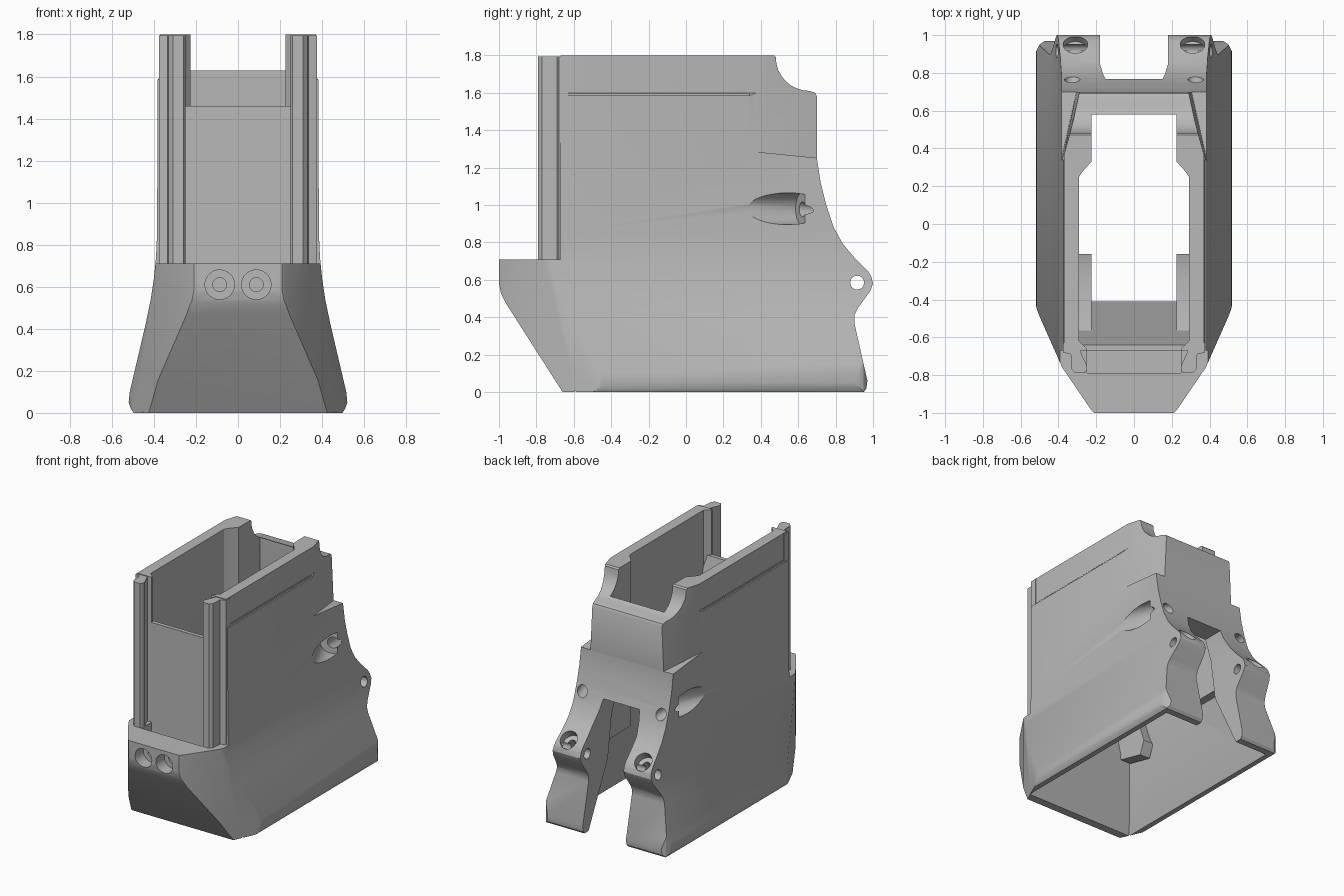
import bpy, bmesh, math
from mathutils import Vector

cube = bpy.data.objects.get("Cube")
if cube:
    bpy.data.objects.remove(cube)

grey = bpy.data.materials.new("matte_grey")
grey.use_nodes = True
grey.diffuse_color = (0.48, 0.48, 0.48, 1)
grey.node_tree.nodes["Principled BSDF"].inputs["Base Color"].default_value = (0.48, 0.48, 0.48, 1)


def finish(name, bm):
    bmesh.ops.recalc_face_normals(bm, faces=bm.faces)
    me = bpy.data.meshes.new(name)
    bm.to_mesh(me)
    bm.free()
    me.materials.append(grey)
    ob = bpy.data.objects.new(name, me)
    bpy.context.collection.objects.link(ob)
    return ob


def loft(name, low, high):
    """Closed solid between two matching 3D outlines."""
    bm = bmesh.new()
    a = [bm.verts.new(p) for p in low]
    b = [bm.verts.new(p) for p in high]
    bm.faces.new(a)
    bm.faces.new(b)
    for i in range(len(a)):
        j = (i + 1) % len(a)
        bm.faces.new((a[i], a[j], b[j], b[i]))
    return finish(name, bm)


def prism(name, pts, axis, lo, hi):
    """Extrude a 2D outline along x, y or z."""
    place = {"x": lambda p, t: (t, p[0], p[1]),
             "y": lambda p, t: (p[0], t, p[1]),
             "z": lambda p, t: (p[0], p[1], t)}[axis]
    return loft(name, [place(p, lo) for p in pts], [place(p, hi) for p in pts])


def box(name, x, y, z):
    return prism(name, [(x[0], y[0]), (x[1], y[0]), (x[1], y[1]), (x[0], y[1])], "z", *z)


def rod(name, start, end, r):
    start, end = Vector(start), Vector(end)
    q = (end - start).to_track_quat("Z", "Y")
    ring = [q @ Vector((r * math.cos(t), r * math.sin(t), 0))
            for t in (math.tau * i / 32 for i in range(32))]
    return loft(name, [start + v for v in ring], [end + v for v in ring])


def sym(pts):
    return pts + [(-x, y) for x, y in reversed(pts)]


def combine(target, tool, op):
    m = target.modifiers.new(op, "BOOLEAN")
    m.operation, m.object, m.solver = op, tool, "EXACT"
    bpy.context.view_layer.objects.active = target
    bpy.ops.object.modifier_apply(modifier=m.name)
    bpy.data.objects.remove(tool)


def cut(tool):
    combine(body, tool, "DIFFERENCE")


# Outer shell: side profile limited by the front and plan outlines
scoop = [(0.66 - 0.18 * math.cos(t), 1.79 - 0.18 * math.sin(t))
         for t in (math.pi / 2 * i / 8 for i in range(9))]
side = [(-0.66, 0), (-0.96, 0.47), (-0.99, 0.53), (-1, 0.58), (-1, 0.71), (-0.67, 0.71),
        (-0.67, 1.8), (0.47, 1.8)] + scoop + [
        (0.69, 1.6), (0.7, 1.58), (0.7, 1.25), (0.72, 1.12), (0.75, 1), (0.79, 0.88),
        (0.84, 0.79), (0.9, 0.72), (0.97, 0.65), (0.99, 0.62), (1, 0.58), (0.985, 0.54),
        (0.92, 0.45), (0.9, 0.41), (0.9, 0.37), (0.97, 0.06), (0.965, 0.02), (0.95, 0)]
front = sym([(0.49, -0.01), (0.51, 0.02), (0.52, 0.05), (0.515, 0.1), (0.44, 0.42), (0.415, 0.54),
             (0.4, 0.64), (0.39, 0.74), (0.385, 0.85), (0.382, 1.585), (0.37, 1.6), (0.37, 1.9)])
plan = sym([(0.2, -1.01), (0.23, -0.98), (0.38, -0.76), (0.5, -0.49), (0.515, -0.45), (0.525, -0.4),
            (0.525, 0.9), (0.5, 0.95), (0.45, 0.985), (0.38, 1.01)])
body = prism("well_body", side, "x", -0.6, 0.6)
combine(body, prism("front_limit", front, "y", -1.2, 1.2), "INTERSECT")
combine(body, prism("plan_limit", plan, "z", -0.1, 2), "INTERSECT")

# Upper throat with a sloped front wall and narrowed rear
throat = prism("throat", [(-0.39, 0.4), (-0.64, 1.46), (-0.8, 1.46), (-0.8, 1.95),
                          (0.58, 1.95), (0.58, 1.1), (0.68, 0.4)], "x", -0.5, 0.5)
combine(throat, prism("throat_plan", sym([(0.25, -0.9), (0.25, -0.66), (0.29, -0.62), (0.29, 0.25),
                                          (0.27, 0.28), (0.225, 0.33), (0.225, 0.8)]),
                      "z", 0.3, 2), "INTERSECT")
cut(throat)

# Flared mouth below
def rect(x, y0, y1, z):
    return [(-x, y0, z), (x, y0, z), (x, y1, z), (-x, y1, z)]

cut(loft("mouth", rect(0.463, -0.605, 0.91, -0.02), rect(0.285, -0.385, 0.62, 0.56)))

# Rear slot, front pocket
cut(prism("rear_slot", sym([(0.18, -0.1), (0.18, 0.78), (0.15, 0.95)]), "y", 0.3, 1.2))
cut(box("front_pocket", (-0.25, 0.25), (-0.79, -0.67), (0.5, 0.9)))

for s in (-1, 1):
    # Tapered upper rear corners with a sloped lower shoulder
    cut(loft("corner_taper",
             [(s * 0.39, 0.32, 1.29), (s * 0.3, 0.72, 1.25), (s * 0.6, 0.72, 1.25), (s * 0.6, 0.32, 1.29)],
             [(s * 0.383, 0.32, 1.9), (s * 0.27, 0.72, 1.9), (s * 0.6, 0.72, 1.9), (s * 0.6, 0.32, 1.9)]))
    # Shallow line along the upper side
    cut(box("side_line", (s * 0.372, s * 0.5), (-0.8, 0.34), (1.585, 1.597)))
    # Side screw recess and its bore to the rear
    cut(rod("side_recess", (s * 0.49, 0.3, 0.98), (s * 0.35, 0.62, 0.98), 0.085))
    cut(rod("side_bore", (s * 0.36, 0.6, 0.98), (s * 0.3, 0.9, 0.94), 0.04))
    # Rear lug recess, bore and cross hole
    cut(rod("lug_recess", (s * 0.31, 1.03, 0.77), (s * 0.31, 0.915, 0.625), 0.065))
    cut(rod("lug_bore", (s * 0.31, 0.97, 0.7), (s * 0.31, 0.86, 0.55), 0.03))
    cut(rod("cross_hole", (s * 0.1, 0.915, 0.585), (s * 0.6, 0.915, 0.585), 0.037))
    # Front counterbored holes
    cut(rod("front_recess", (s * 0.087, -1.1, 0.61), (s * 0.087, -0.9, 0.61), 0.07))
    cut(rod("front_bore", (s * 0.087, -0.95, 0.61), (s * 0.087, -0.75, 0.61), 0.033))

parts = [body]
for s, label in ((1, "left"), (-1, "right")):
    # Front rails with a hooked inner edge
    rail = [(0.29, -0.63), (0.375, -0.63), (0.375, -0.68), (0.335, -0.69), (0.33, -0.77), (0.31, -0.79),
            (0.26, -0.79), (0.25, -0.775), (0.25, -0.75), (0.285, -0.67)]
    parts.append(prism(label + "_front_rail", [(s * x, y) for x, y in rail], "z", 0.6, 1.795))
    # Inner guide ribs beside the sloped front wall
    rib = [(-0.41, 0.45), (-0.2, 0.4), (-0.16, 0.5), (-0.28, 0.85), (-0.58, 1.15)]
    lo, hi = sorted((s * 0.225, s * 0.31))
    parts.append(prism(label + "_guide_rib", rib, "x", lo, hi))

for ob in parts:
    bpy.ops.object.select_all(action="DESELECT")
    ob.select_set(True)
    bpy.context.view_layer.objects.active = ob
    bpy.ops.object.shade_smooth_by_angle(angle=math.radians(28))
